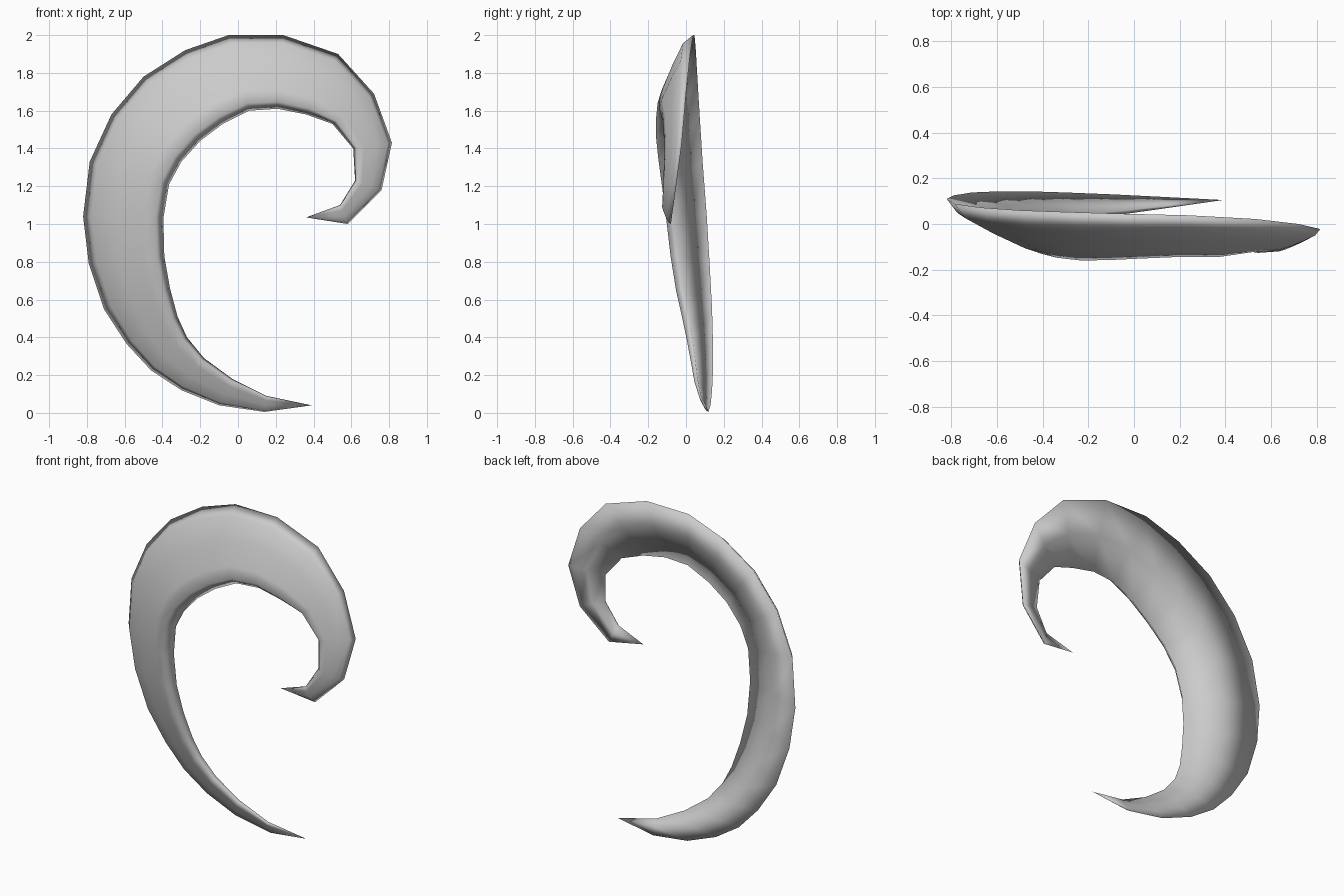
import bpy, bmesh
from mathutils import Vector

# stations along the crescent: outer rim x, z / inner rim x, z / outer rim y
STATIONS = [
    (0.14, 0.005, 0.15, 0.09, 0.118), (-0.10, 0.04, -0.03, 0.18, 0.130),
    (-0.30, 0.12, -0.18, 0.29, 0.138), (-0.46, 0.225, -0.27, 0.40, 0.143),
    (-0.59, 0.365, -0.32, 0.51, 0.143), (-0.71, 0.55, -0.36, 0.66, 0.138),
    (-0.79, 0.79, -0.39, 0.83, 0.125), (-0.82, 1.04, -0.395, 1.03, 0.11),
    (-0.785, 1.33, -0.365, 1.21, 0.088), (-0.67, 1.58, -0.30, 1.33, 0.072),
    (-0.50, 1.78, -0.20, 1.44, 0.060), (-0.28, 1.92, -0.08, 1.53, 0.052),
    (-0.05, 2.00, 0.06, 1.60, 0.045), (0.24, 2.00, 0.21, 1.61, 0.038),
    (0.53, 1.90, 0.36, 1.58, 0.022), (0.72, 1.69, 0.50, 1.53, 0.0),
    (0.815, 1.43, 0.61, 1.40, -0.022), (0.76, 1.18, 0.62, 1.23, -0.055),
    (0.58, 1.00, 0.54, 1.10, -0.08),
]
TIPS = [(0.39, 0.105, 0.04), (0.36, -0.10, 1.035)]
# closed cross-section, outer rim to inner rim and back:
# position across the width, forward bulge (per unit width)
SECTION = [(0, 0), (0.11, 0.10), (0.4, 0.14), (0.73, 0.16), (0.9, 0.15),
           (1, 0), (0.5, 0)]
N = len(SECTION)

bm = bmesh.new()
rows = []
for k, (ox, oz, ix, iz, y) in enumerate(STATIONS):
    width = (Vector((ox, oz)) - Vector((ix, iz))).length
    tilt = 0.45 - 0.14 * k / (len(STATIONS) - 1)
    outer = Vector((ox, y, oz))
    inner = Vector((ix, y - tilt * width, iz))
    rows.append([bm.verts.new(outer.lerp(inner, t) - Vector((0, d * width, 0)))
                 for t, d in SECTION])

# skin between stations
for a, b in zip(rows, rows[1:]):
    for i in range(N):
        j = (i + 1) % N
        bm.faces.new((a[i], a[j], b[j], b[i]))

# pointed ends
for tip, row in zip(TIPS, (rows[0], rows[-1])):
    v = bm.verts.new(tip)
    for i in range(N):
        bm.faces.new((v, row[i], row[(i + 1) % N]))
bmesh.ops.recalc_face_normals(bm, faces=bm.faces)
for f in bm.faces:
    f.smooth = True

mesh = bpy.data.meshes.new("curled_horn")
bm.to_mesh(mesh)
bm.free()
bpy.context.collection.objects.link(bpy.data.objects.new("curled_horn", mesh))
